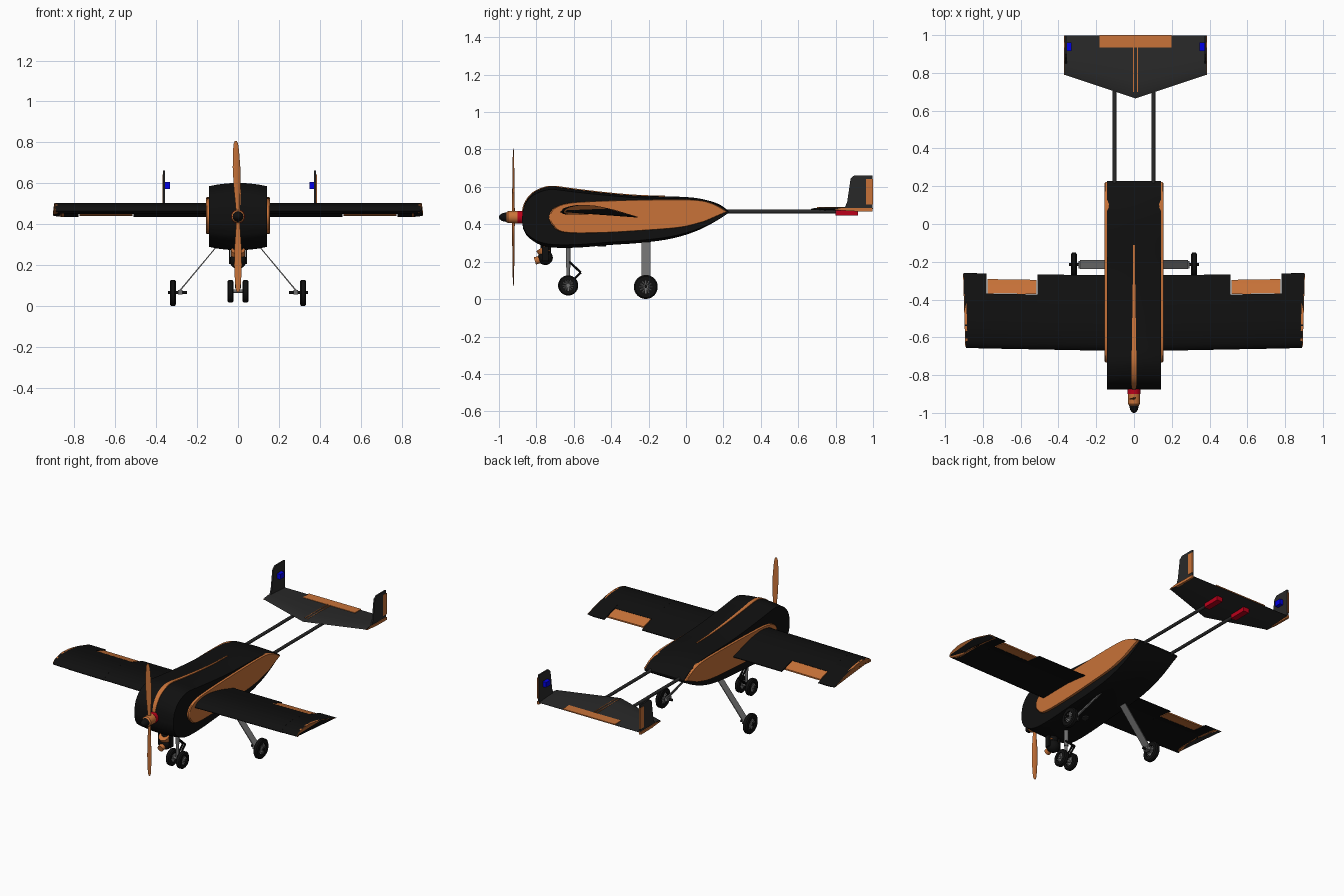
import bpy, bmesh, math
from mathutils import Vector, Matrix

if "Cube" in bpy.data.objects:
    bpy.data.objects.remove(bpy.data.objects["Cube"])

def material(name, rgb):
    m = bpy.data.materials.new(name)
    m.diffuse_color = (*rgb, 1)
    m.use_nodes = True
    m.node_tree.nodes["Principled BSDF"].inputs["Base Color"].default_value = m.diffuse_color
    return m

BLACK = material("black", (0.005, 0.005, 0.005))
DARK = material("dark_grey", (0.022, 0.022, 0.022))
ORANGE = material("orange", (0.58, 0.17, 0.04))
RED = material("red", (0.5, 0.0, 0.01))
BLUE = material("blue", (0.0, 0.0, 0.8))
GREY = material("grey", (0.16, 0.16, 0.16))

def finish(bm, name, mat, angle=35):
    bmesh.ops.recalc_face_normals(bm, faces=bm.faces[:])
    me = bpy.data.meshes.new(name)
    bm.to_mesh(me)
    bm.free()
    ob = bpy.data.objects.new(name, me)
    bpy.context.collection.objects.link(ob)
    me.materials.append(mat)
    bpy.ops.object.select_all(action='DESELECT')
    ob.select_set(True)
    bpy.context.view_layer.objects.active = ob
    bpy.ops.object.shade_smooth_by_angle(angle=math.radians(angle))
    return ob

def loft(name, rings, mat, caps=True):
    bm = bmesh.new()
    rows = [[bm.verts.new(p) for p in r] for r in rings]
    n = len(rows[0])
    for a, b in zip(rows, rows[1:]):
        for i in range(n):
            bm.faces.new((a[i], a[(i + 1) % n], b[(i + 1) % n], b[i]))
    if caps:
        bm.faces.new(rows[0])
        bm.faces.new(rows[-1])
    return finish(bm, name, mat)

def box(name, x, y, z, mat):
    return loft(name, [[(a, y[0], z[0]), (a, y[1], z[0]), (a, y[1], z[1]), (a, y[0], z[1])] for a in x], mat)

def lathe(name, centre, axis, profile, mat, n=28, closed=False):
    """profile: (distance along axis, radius)"""
    q = Vector((0, 0, 1)).rotation_difference(Vector(axis)).to_matrix()
    prof = profile + profile[:1] if closed else profile
    rings = [[Vector(centre) + q @ Vector((r * math.cos(2 * math.pi * i / n), r * math.sin(2 * math.pi * i / n), d))
              for i in range(n)] for d, r in prof]
    return loft(name, rings, mat, caps=not closed)

def rod(name, a, b, r, mat, n=14):
    d = Vector(b) - Vector(a)
    return lathe(name, a, d.normalized(), [(0, r), (d.length, r)], mat, n)

def curve(pts, k=5):
    """Catmull-Rom through open points"""
    P = [Vector(p) for p in pts]
    P = [2 * P[0] - P[1]] + P + [2 * P[-1] - P[-2]]
    out = []
    for a, b, c, d in zip(P, P[1:], P[2:], P[3:]):
        for j in range(k):
            t = j / k
            out.append(0.5 * (2 * b + (c - a) * t + (2 * a - 5 * b + 4 * c - d) * t * t + (3 * b - a - 3 * c + d) * t ** 3))
    return out + [P[-2]]

# fuselage: side profile carried across the width with a crowned top and belly
top = curve([(-0.877, 0.415), (-0.873, 0.47), (-0.86, 0.515), (-0.825, 0.562), (-0.77, 0.592), (-0.71, 0.602),
             (-0.6, 0.588), (-0.43, 0.568), (-0.25, 0.553), (-0.03, 0.547), (0.075, 0.537), (0.17, 0.51), (0.228, 0.472)])
belly = curve([(0.228, 0.462), (0.155, 0.414), (0.05, 0.362), (-0.085, 0.322), (-0.25, 0.3), (-0.4, 0.29), (-0.57, 0.276),
               (-0.7, 0.275), (-0.78, 0.29), (-0.845, 0.333), (-0.87, 0.375)])
rings = []
for i in range(-6, 7):
    s = 1 - 0.1 * (i / 6) ** 2
    rings.append([(i / 6 * 0.142, p.x, 0.44 + (p.y - 0.44) * s) for p in top + belly])
loft("fuselage", rings, BLACK)

# tapered stripe along the spine
rings = []
line = [(a, b) for a, b in zip(top[3:], top[4:]) if a.x < -0.09]
for i, (a, b) in enumerate(line):
    t = (b - a).normalized()
    nrm = Vector((-t.y, t.x))
    w = 0.004 + 0.010 * math.sin(math.pi * min(1, (i + 1) / len(line)) ** 0.7)
    o, u = a + nrm * 0.004, a - nrm * 0.004
    rings.append([(-w, o.x, o.y), (w, o.x, o.y), (w, u.x, u.y), (-w, u.x, u.y)])
loft("spine_stripe", rings, ORANGE)

# orange side panels
panel = curve([(0.222, 0.468), (0.14, 0.512), (0.03, 0.531), (-0.25, 0.53), (-0.51, 0.522), (-0.64, 0.511), (-0.71, 0.483),
               (-0.733, 0.438), (-0.71, 0.39), (-0.65, 0.357), (-0.46, 0.355), (-0.25, 0.366), (-0.03, 0.384), (0.1, 0.415)])
for s in (-1, 1):
    loft("side_panel", [[(s * x, -0.25 + (p.x + 0.25) * k, 0.44 + (p.y - 0.44) * k) for p in panel]
                        for x, k in ((0.12, 1), (0.151, 1), (0.156, 0.985))], ORANGE)

# wings: cambered section, sampled over a chord range t0..t1
UP = [(0, .466), (.03, .483), (.1, .495), (.25, .505), (.45, .499), (.7, .477), (.88, .455), (1, .441)]
LOW = [(0, .466), (.03, .456), (.1, .453), (.3, .456), (.6, .456), (.85, .446), (1, .437)]

def height(tab, t):
    for (a, za), (b, zb) in zip(tab, tab[1:]):
        if t <= b + 1e-6:
            return za + (zb - za) * (t - a) / (b - a)
    return tab[-1][1]

def section(x, le, te, t0=0, t1=1, slant=0):
    ts = [t0 + (t1 - t0) * (1 - math.cos(math.pi * i / 16)) / 2 for i in range(17)]
    sgn = math.copysign(1, x)
    up = [(x + sgn * 0.012 * t * (slant > 0), le + (te - le) * t, height(UP, t)) for t in ts]
    lo = [(x - sgn * slant * min(1, 6 * t), le + (te - le) * t, height(LOW, t) - 0.001) for t in ts[::-1]]
    return up + lo

for s in (-1, 1):
    loft("wing_inner", [section(s * 0.1, -0.672, -0.27), section(s * 0.51, -0.664, -0.268)], BLACK)
    loft("wing_middle", [section(s * 0.51, -0.664, -0.268, 0, 0.735), section(s * 0.78, -0.659, -0.264, 0, 0.735)], BLACK)
    loft("aileron", [section(s * 0.515, -0.664, -0.268, 0.74, 0.93), section(s * 0.775, -0.659, -0.264, 0.74, 0.93)], ORANGE)
    loft("wing_outer", [section(s * 0.78, -0.659, -0.262), section(s * 0.89, -0.656, -0.26, slant=0.03)], BLACK)
    loft("wing_tip", [section(s * 0.88, -0.655, -0.261, 0.01, 0.99, 0.03),
                      section(s * 0.893, -0.655, -0.261, 0.01, 0.99, 0.03)], ORANGE)
    for y, r in ((-0.635, 0.007), (-0.6, 0.012), (-0.54, 0.012)):
        rod("wing_tip_hole", (s * 0.85, y, 0.477), (s * 0.888, y, 0.477), r, BLACK)

# tail booms with red mounts
for s in (-1, 1):
    rod("tail_boom", (s * 0.103, 0.1, 0.468), (s * 0.103, 0.9, 0.468), 0.01, DARK)
    box("boom_mount", (s * 0.103 - 0.02, s * 0.103 + 0.02), (0.8, 0.92), (0.447, 0.476), RED)

# tailplane, swept leading edge
CX = 0.008
FOIL = [(0, 0), (.06, .006), (.25, .01), (.55, .008), (1, .001), (1, -.001), (.55, -.007), (.25, -.008), (.06, -.005)]
loft("tailplane", [[(CX + x, le + (0.998 - le) * t, 0.481 + h) for t, h in FOIL]
                   for x, le in ((-0.375, 0.79), (0, 0.665), (0.375, 0.79))], DARK)
box("elevator", (CX - 0.19, CX + 0.19), (0.935, 1.0), (0.482, 0.488), ORANGE)
for s in (-1, 1):
    box("tailplane_seam", (CX + s * 0.01 - 0.002, CX + s * 0.01 + 0.002), (0.7, 0.935), (0.485, 0.4915), ORANGE)

# tail fins with rudders, tip caps and blue servo boxes
FIN = [(0.845, 0.478), (0.862, 0.52), (0.88, 0.645), (0.9, 0.662), (0.997, 0.662), (0.997, 0.478)]
for s in (-1, 1):
    X = lambda a: CX + s * a
    loft("tail_fin", [[(X(a), y, z) for y, z in FIN] for a in (0.364, 0.374)], DARK)
    box("rudder", (X(0.37), X(0.377)), (0.962, 0.999), (0.505, 0.643), ORANGE)
    loft("tailplane_tip", [[(X(a), y, z) for y, z in ((0.79, 0.479), (0.84, 0.488), (0.998, 0.486), (0.998, 0.468), (0.88, 0.470))]
                           for a in (0.365, 0.379)], ORANGE)
    box("fin_servo", (X(0.34), X(0.366)), (0.915, 0.96), (0.572, 0.606), BLUE)

# motor, spinner and propeller
PZ = 0.438
lathe("motor_ring", (0, -0.9, PZ), (0, 1, 0), [(0, 0.034), (0.04, 0.034)], RED)
lathe("motor", (0, -0.96, PZ), (0, 1, 0), [(0, 0.026), (0.008, 0.032), (0.062, 0.033)], ORANGE)
lathe("spinner", (0, -1.0, PZ), (0, 1, 0), [(0, 0.003), (0.004, 0.011), (0.015, 0.02), (0.04, 0.026)], BLACK)
for k, lean in ((0, -0.03), (1, 0.0)):
    rings = []
    for r, w, h in ((0.02, .009, .008), (0.07, .012, .006), (0.14, .017, .004), (0.24, .019, .0035),
                    (0.32, .015, .0025), (0.355, .011, .002), (0.368, .005, .001)):
        rot = Matrix.Rotation(math.pi * k + lean, 3, 'Y') @ Matrix.Rotation(math.radians(22 - 40 * r), 3, 'Z')
        rings.append([Vector((0, -0.923, PZ)) + rot @ Vector((w * math.cos(a * math.pi / 6), h * math.sin(a * math.pi / 6), r))
                      for a in range(12)])
    loft("propeller_blade", rings, ORANGE)

# wheels: tyre, hub and thin spokes
def wheel(name, x, y, z, R, w):
    h = w / 2
    lathe(name + "_tyre", (x, y, z), (1, 0, 0), [(-h, R * .55), (-h, R * .88), (-h * .6, R), (h * .6, R), (h, R * .88), (h, R * .55)],
          BLACK, 32, closed=True)
    rod(name + "_rim", (x - h * .5, y, z), (x + h * .5, y, z), R * 0.58, BLACK, 28)
    rod(name + "_hub", (x - h, y, z), (x + h, y, z), R * 0.17, GREY)
    for i in range(12):
        a = math.pi * i / 6
        c, d = math.cos(a), math.sin(a)
        rod(name + "_spoke", (x, y + c * R * .15, z + d * R * .15), (x, y + c * R * .57, z + d * R * .57), h * 0.62, GREY, 6)

# main landing gear
for s in (-1, 1):
    wheel("main_wheel", s * 0.318, -0.215, 0.065, 0.064, 0.03)
    loft("main_leg", [[(s * x, y, z) for x, z in ((0.09, 0.305), (0.096, 0.305), (0.285, 0.08), (0.278, 0.078))]
                      for y in (-0.239, -0.19)], GREY)
    rod("main_axle", (s * 0.25, -0.215, 0.067), (s * 0.343, -0.215, 0.067), 0.008, BLACK)
    box("axle_block", (s * 0.27, s * 0.293), (-0.235, -0.195), (0.058, 0.08), GREY)

# nose gear with scissor link
for s in (-1, 1):
    wheel("nose_wheel", s * 0.037, -0.63, 0.073, 0.054, 0.03)
    for a, b in (((-0.625, 0.2), (-0.562, 0.142)), ((-0.562, 0.142), (-0.615, 0.09))):
        rod("scissor_link", (s * 0.008, *a), (s * 0.008, *b), 0.006, BLACK, 8)
rod("nose_axle", (-0.04, -0.63, 0.073), (0.04, -0.63, 0.073), 0.008, GREY)
rod("nose_strut", (0, -0.63, 0.07), (0, -0.63, 0.2), 0.009, GREY)
rod("nose_strut_sleeve", (0, -0.63, 0.17), (0, -0.63, 0.29), 0.013, GREY)

# camera turret under the nose
ball = [(-0.04 * math.cos(math.pi * i / 12), max(0.001, 0.04 * math.sin(math.pi * i / 12))) for i in range(13)]
lathe("camera_ball", (0, -0.752, 0.222), (1, 0, 0), ball, BLACK)
rod("camera_mount", (0, -0.75, 0.23), (0, -0.75, 0.3), 0.028, BLACK)
for s in (-1, 1):
    box("camera_yoke", (s * 0.036, s * 0.045), (-0.77, -0.735), (0.205, 0.28), BLACK)
rod("camera_lens", (0, -0.77, 0.215), (0, -0.808, 0.204), 0.02, ORANGE, 20)
rod("camera_collar", (0, -0.752, 0.245), (0, -0.772, 0.275), 0.034, ORANGE, 20)
rod("belly_sensor", (0, -0.45, 0.3), (0, -0.45, 0.28), 0.022, DARK, 20)
